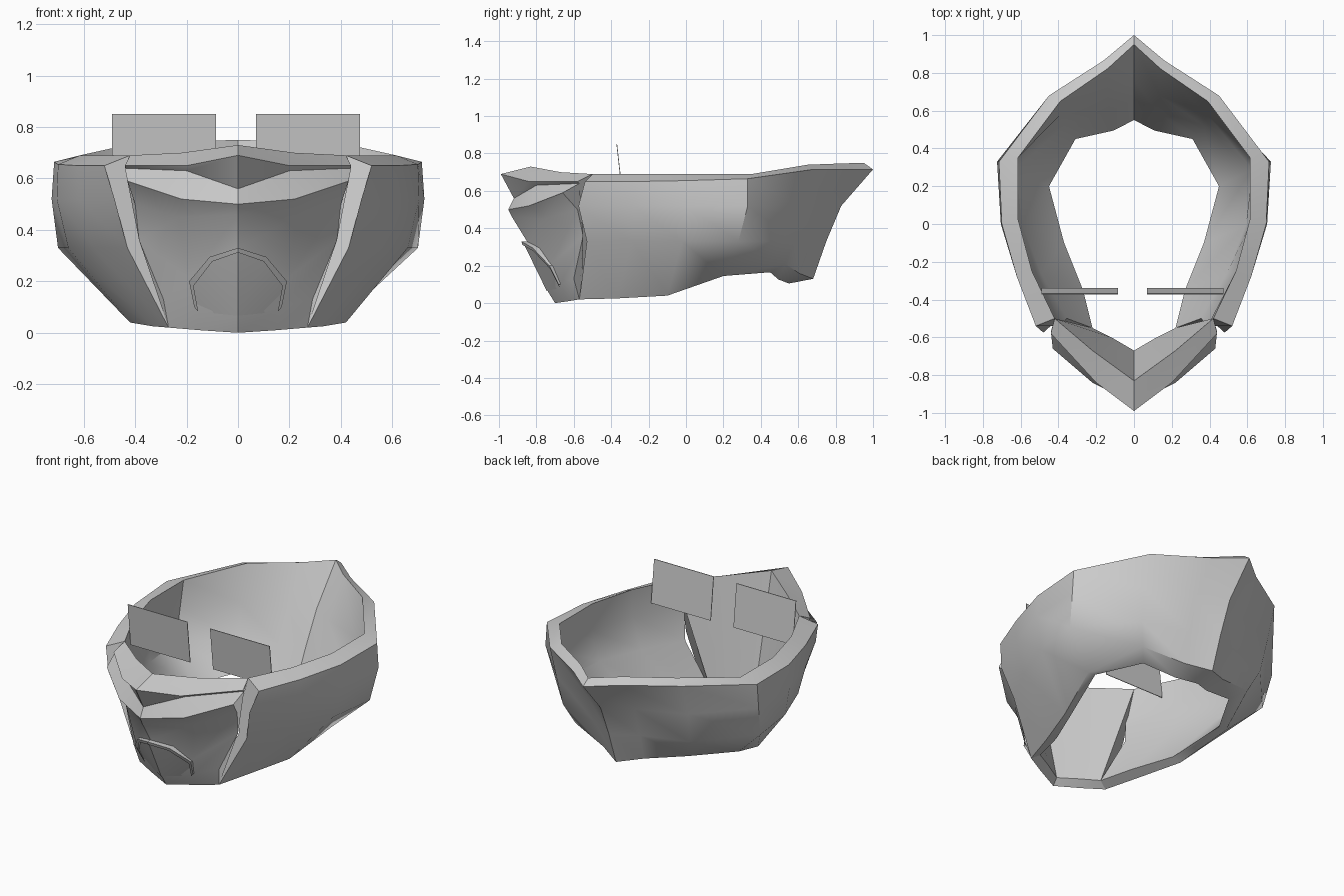
import bpy
import bmesh
from mathutils import Vector

default_cube = bpy.data.objects.get("Cube")
if default_cube:
    bpy.data.objects.remove(default_cube, do_unlink=True)

# One plain grey for the whole model
grey = bpy.data.materials.new("plain_grey")
grey.use_nodes = True
grey_value = (0.6, 0.6, 0.6, 1)
grey.diffuse_color = grey_value
grey.node_tree.nodes["Principled BSDF"].inputs["Base Color"].default_value = grey_value


def finish(name, bm, angle=0.6):
    """Turn a bmesh into a named, shaded object."""
    bmesh.ops.recalc_face_normals(bm, faces=bm.faces)
    mesh = bpy.data.meshes.new(name)
    bm.to_mesh(mesh)
    bm.free()
    mesh.materials.append(grey)
    obj = bpy.data.objects.new(name, mesh)
    bpy.context.collection.objects.link(obj)
    bpy.ops.object.select_all(action='DESELECT')
    obj.select_set(True)
    bpy.context.view_layer.objects.active = obj
    bpy.ops.object.shade_smooth_by_angle(angle=angle)
    return obj


def flipped(section):
    """Mirror a cross-section to the other side."""
    return [Vector((-p.x, p.y, p.z)) for p in section]


def loft(name, sections, closed=True, caps=True):
    """Skin a sequence of cross-sections with quads."""
    bm = bmesh.new()
    rings = [[bm.verts.new(p) for p in section] for section in sections]
    count = len(rings[0])
    for ring, following in zip(rings, rings[1:]):
        for i in range(count if closed else count - 1):
            j = (i + 1) % count
            bm.faces.new((ring[i], ring[j], following[j], following[i]))
    if caps:
        for ring in (rings[0], rings[-1]):
            bm.faces.new(ring)
    return finish(name, bm)


def shell_section(inner_top, outer_top, upper, lower, outer_bottom, inner_bottom):
    """Closed wall section; the inner wall follows the outer one."""
    it, ot, ob, ib = map(Vector, (inner_top, outer_top, outer_bottom, inner_bottom))
    up, low = Vector((*upper, 0.52)), Vector((*lower, 0.33))
    top_gap, bottom_gap = it - ot, ib - ob
    top_gap.z = bottom_gap.z = 0
    return [it, ot, up, low, ob, ib,
            low + top_gap.lerp(bottom_gap, 0.5), up + top_gap.lerp(bottom_gap, 0.2)]


# Wrap-around shell: half of the stations, from the front edge to the back ridge
half_shell = [shell_section(*station) for station in (
    ((.42, -.5, .69), (.52, -.54, .65), (.48, -.575), (.43, -.53), (.27, -.57, .02), (.22, -.55, .05)),
    ((.54, -.25, .69), (.62, -.28, .65), (.62, -.28), (.56, -.29), (.33, -.37, .025), (.27, -.35, .05)),
    ((.615, .03, .69), (.7, 0, .655), (.705, 0), (.66, -.02), (.42, -.1, .04), (.37, -.1, .06)),
    ((.615, .35, .69), (.715, .33, .665), (.725, .33), (.7, .28), (.5, .2, .145), (.45, .2, .15)),
    ((.39, .65, .74), (.45, .68, .715), (.45, .62), (.43, .58), (.38, .53, .21), (.31, .45, .165)),
    ((0, .95, .75), (0, 1, .715), (0, .83), (0, .75), (0, .68, .13), (0, .55, .105)),
)]
# Slightly hollow station just beside the back ridge
beside_ridge = [a.lerp(b, 0.64) + Vector((0, -0.02, 0))
                for a, b in zip(half_shell[-2], half_shell[-1])]
half_shell.insert(-1, beside_ridge)
loft("wrap_shell", half_shell + [flipped(s) for s in reversed(half_shell[:-1])])

# Muzzle: each row gives the centre, middle and side point, from lip to chin and inside
muzzle_rows = (
    ((0, -.83, .73), (.22, -.67, .7), (.42, -.5, .69)),       # inner lip
    ((0, -.99, .69), (.2, -.84, .65), (.44, -.58, .65)),      # outer lip
    ((0, -.92, .56), (.2, -.8, .63), (.44, -.57, .64)),       # notch under lip
    ((0, -.95, .5), (.22, -.84, .52), (.43, -.66, .59)),      # brow ledge
    ((0, -.93, .46), (.23, -.76, .45), (.4, -.58, .5)),       # cheek hollow
    ((0, -.85, .33), (.19, -.72, .21), (.385, -.55, .36)),    # mouth line
    ((0, -.74, .065), (.17, -.67, .1), (.29, -.6, .13)),      # chin top
    ((0, -.7, 0), (.15, -.63, .01), (.27, -.57, .02)),        # chin bottom
    ((0, -.67, .04), (.12, -.6, .045), (.22, -.55, .05)),     # inner chin
)
centre, middle, side = [[Vector(p) for p in column] for column in zip(*muzzle_rows)]
loft("muzzle", [side, middle, centre, flipped(middle), flipped(side)])

# Raised rim arching over the mouth vent
half_arch = [Vector(p) for p in ((.17, -.68, .1), (.19, -.73, .2), (.11, -.82, .295), (0, -.88, .33))]
arch = half_arch + flipped(reversed(half_arch[:-1]))
rim_front = [Vector((p.x * 0.91, p.y + 0.005, p.z - 0.018)) for p in arch]
rim_back = [p + Vector((0, 0.06, 0)) for p in arch]
loft("vent_rim", [rim_back, arch, rim_front], closed=False, caps=False)

# Vent panel filling the arch down to the chin
chin_point = Vector((0, -.745, .066))
vent = bmesh.new()
base = vent.verts.new(chin_point)
arch_verts = [vent.verts.new(p + Vector((0, 0.01, 0))) for p in rim_front]
for a, b in zip(arch_verts, arch_verts[1:]):
    vent.faces.new((base, a, b))
finish("vent_panel", vent)

# Two thin leaning eye plates
for name, start, end in (("left_eye_plate", .07, .475), ("right_eye_plate", -.49, -.085)):
    plate = bmesh.new()
    corners = ((start, -.343, .59), (end, -.343, .59), (end, -.372, .85), (start, -.372, .85))
    front = [plate.verts.new(c) for c in corners]
    back = [plate.verts.new(Vector(c) + Vector((0, 0.004, 0))) for c in corners]
    plate.faces.new(front)
    plate.faces.new(back[::-1])
    for i in range(len(corners)):
        j = (i + 1) % len(corners)
        plate.faces.new((front[i], back[i], back[j], front[j]))
    finish(name, plate)
